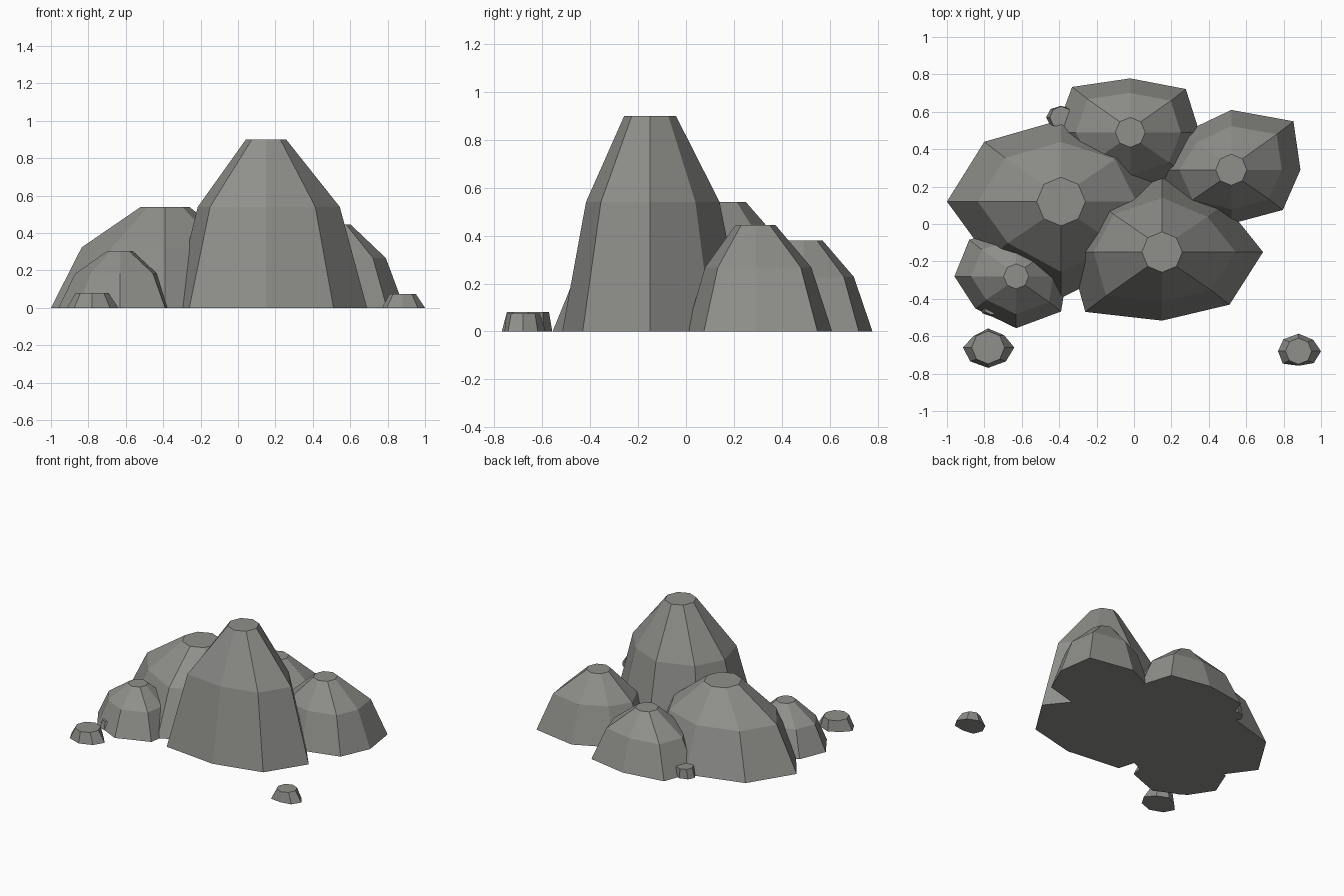
import bpy
import bmesh
from math import cos, sin, tau

cube = bpy.data.objects.get("Cube")
if cube:
    bpy.data.objects.remove(cube, do_unlink=True)

# One weathered grey for every stone
stone = bpy.data.materials.new("stone_grey")
stone.use_nodes = True
colour = (0.275, 0.28, 0.26, 1)
stone.diffuse_color = colour
bsdf = stone.node_tree.nodes["Principled BSDF"]
bsdf.inputs["Base Color"].default_value = colour
bsdf.inputs["Roughness"].default_value = 0.9

SQUASH = 0.78  # rocks are narrower front to back


def make_rock(name, centre, height, radii, top_radius, shoulder=True):
    """Stack of rings: uneven foot, optional shoulder, small flat top."""
    bm = bmesh.new()
    n = len(radii)

    def ring(z, scale, fixed=None):
        verts = []
        for i, r in enumerate(radii):
            a = tau * i / n
            rx = fixed or r * scale
            ry = fixed or r * scale * SQUASH
            verts.append(bm.verts.new((rx * cos(a), ry * sin(a), z)))
        return verts

    rings = [ring(0, 1)]
    if shoulder:
        rings.append(ring(height * 0.6, 0.73))
    rings.append(ring(height, 1, top_radius))
    for low, high in zip(rings, rings[1:]):
        for i in range(n):
            j = (i + 1) % n
            bm.faces.new((low[i], low[j], high[j], high[i]))
    bm.faces.new(rings[-1])
    bm.faces.new(rings[0][::-1])
    bmesh.ops.recalc_face_normals(bm, faces=bm.faces)

    mesh = bpy.data.meshes.new(name)
    bm.to_mesh(mesh)
    bm.free()
    mesh.materials.append(stone)
    obj = bpy.data.objects.new(name, mesh)
    obj.location = (*centre, 0)
    bpy.context.collection.objects.link(obj)


# Boulders: foot radii run counter-clockwise from +x
make_rock("main_boulder", (0.15, -0.15), 0.9,
          (0.54, 0.47, 0.51, 0.5, 0.5, 0.58, 0.47, 0.51), 0.108)
make_rock("broad_boulder", (-0.39, 0.12), 0.54,
          (0.55, 0.56, 0.56, 0.58, 0.61, 0.55, 0.66, 0.57), 0.13)
make_rock("back_boulder", (-0.02, 0.49), 0.38,
          (0.37, 0.42, 0.37, 0.44, 0.4, 0.4, 0.4, 0.4), 0.08)
make_rock("left_boulder", (0.52, 0.29), 0.445,
          (0.37, 0.47, 0.41, 0.36, 0.38, 0.4, 0.37, 0.39), 0.083)
make_rock("right_front_boulder", (-0.63, -0.28), 0.305,
          (0.27, 0.33, 0.35, 0.355, 0.33, 0.31, 0.355, 0.34), 0.067)

# Loose and half-buried pebbles
make_rock("front_right_pebble", (-0.78, -0.66), 0.08,
          (0.14, 0.12, 0.13, 0.11, 0.135, 0.135, 0.14, 0.135), 0.088, False)
make_rock("front_left_pebble", (0.88, -0.68), 0.075,
          (0.12, 0.11, 0.12, 0.115, 0.11, 0.12, 0.1, 0.115), 0.07, False)
make_rock("back_pebble", (-0.39, 0.57), 0.07,
          (0.08,) * 8, 0.06, False)
make_rock("side_pebble", (-0.76, -0.44), 0.06,
          (0.07,) * 8, 0.045, False)
